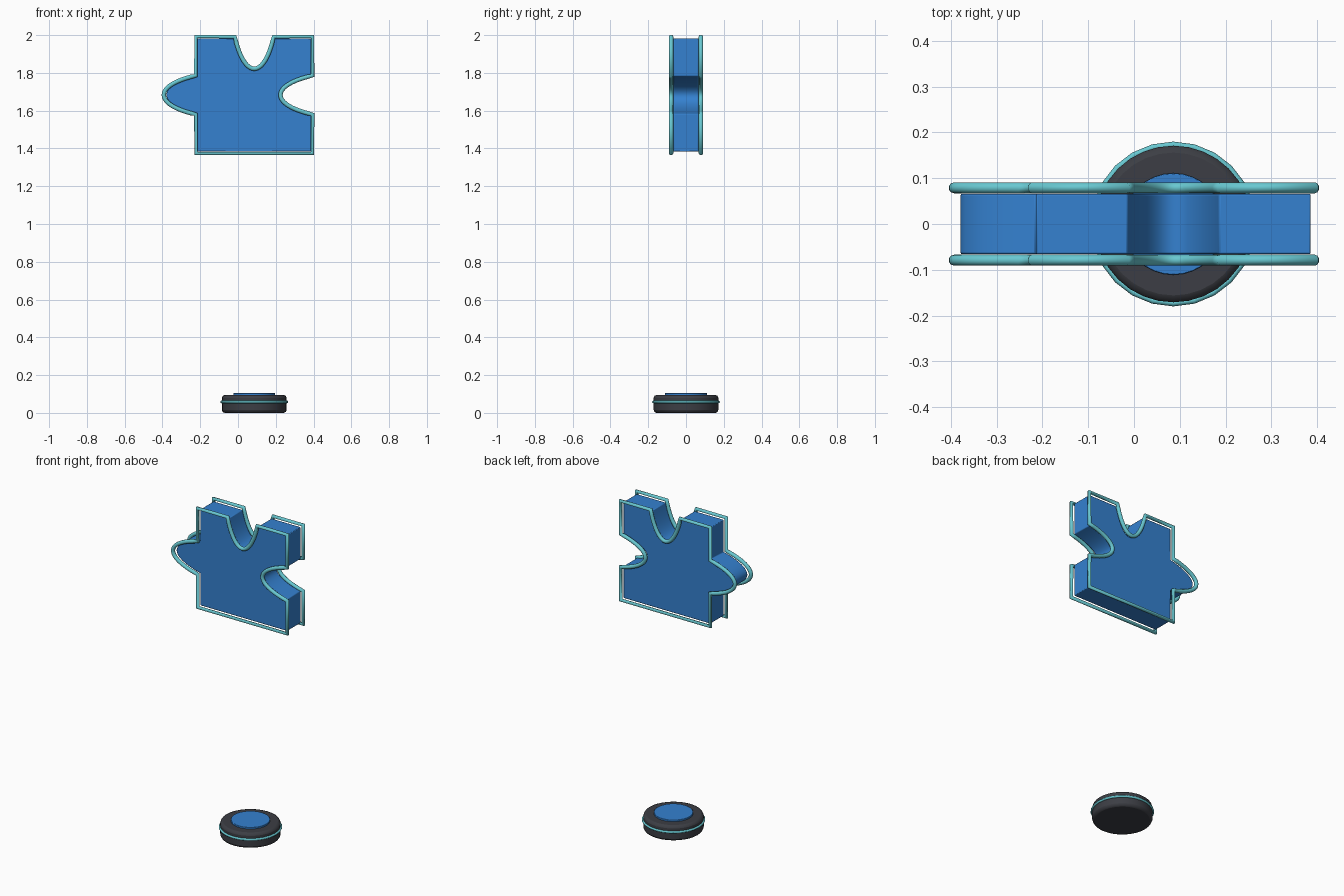
import bpy, bmesh, math
from mathutils import Vector

if "Cube" in bpy.data.objects:
    bpy.data.objects.remove(bpy.data.objects["Cube"])

CX, CZ = 0.086, 1.683          # centre of the jigsaw square


def material(name, rgb):
    m = bpy.data.materials.new(name)
    m.diffuse_color = (*rgb, 1)
    m.use_nodes = True
    m.node_tree.nodes["Principled BSDF"].inputs["Base Color"].default_value = m.diffuse_color
    return m


blue = material("bright blue", (0.035, 0.22, 0.63))
teal = material("pale teal", (0.14, 0.58, 0.64))
dark = material("dark grey", (0.045, 0.048, 0.058))


def smooth(ob, angle=35):
    bpy.ops.object.select_all(action='DESELECT')
    ob.select_set(True)
    bpy.context.view_layer.objects.active = ob
    bpy.ops.object.shade_smooth_by_angle(angle=math.radians(angle))


def mesh_object(name, bm, mat):
    bmesh.ops.recalc_face_normals(bm, faces=bm.faces)
    me = bpy.data.meshes.new(name)
    bm.to_mesh(me)
    bm.free()
    ob = bpy.data.objects.new(name, me)
    bpy.context.collection.objects.link(ob)
    me.materials.append(mat)
    return ob


def outline(scale):
    """Square jigsaw outline: left tab, top notch, right notch, plain bottom."""
    h, pts = 0.3, []
    for side, knob in enumerate((0, -1, -1, 1)):   # bottom, right, top, left
        line = [(-h, h)]
        if knob:
            for i in range(25):
                t = i / 24
                a = (-0.1*(1-t)**3 - 0.15*t*(1-t)**2 + 0.15*t*t*(1-t) + 0.1*t**3)
                line.append((a, h + knob * 0.66 * t * (1-t)))
        # local (along, outward) turned to each side, counter-clockwise
        ang = side * math.pi / 2
        for a, o in line:
            x, z = a, -o
            pts.append((CX + scale * (x*math.cos(ang) - z*math.sin(ang)),
                        CZ + scale * (x*math.sin(ang) + z*math.cos(ang))))
    return pts


# Jigsaw body
bm = bmesh.new()
front = bm.faces.new([bm.verts.new((x, -0.066, z)) for x, z in outline(1)])
ext = bmesh.ops.extrude_face_region(bm, geom=[front], use_keep_orig=True)
bmesh.ops.translate(bm, vec=Vector((0, 0.132, 0)),
                    verts=[v for v in ext['geom'] if isinstance(v, bmesh.types.BMVert)])
body = mesh_object("jigsaw_body", bm, blue)
bev = body.modifiers.new("edge", 'BEVEL')
bev.width, bev.segments, bev.limit_method = 0.004, 2, 'ANGLE'
bev.angle_limit = math.radians(40)
smooth(body)

# Outline tubes in front of and behind the body
for name, y in (("front_trim", -0.079), ("back_trim", 0.079)):
    cu = bpy.data.curves.new(name, 'CURVE')
    cu.dimensions = '3D'
    cu.bevel_depth, cu.bevel_resolution = 0.012, 3
    pts = outline(1.03)
    sp = cu.splines.new('POLY')
    sp.points.add(len(pts) - 1)
    for p, (x, z) in zip(sp.points, pts):
        p.co = (x, y, z, 1)
    sp.use_cyclic_u = True
    sp.use_smooth = True
    cu.materials.append(teal)
    bpy.context.collection.objects.link(bpy.data.objects.new(name, cu))


def disc(name, r, z0, z1, mat, bevel):
    bm = bmesh.new()
    bmesh.ops.create_cone(bm, cap_ends=True, segments=32, radius1=r, radius2=r, depth=z1 - z0)
    bmesh.ops.translate(bm, vec=Vector((CX, 0, (z0 + z1) / 2)), verts=bm.verts)
    ob = mesh_object(name, bm, mat)
    b = ob.modifiers.new("edge", 'BEVEL')
    b.width, b.segments, b.limit_method = bevel, 2, 'ANGLE'
    smooth(ob)


# Floor pad: dark puck, blue lens and teal ring
disc("pad_base", 0.171, 0.0, 0.095, dark, 0.015)
disc("pad_lens", 0.111, 0.085, 0.105, blue, 0.002)
bpy.ops.mesh.primitive_torus_add(location=(CX, 0, 0.058), major_radius=0.173,
                                 minor_radius=0.007, major_segments=24, minor_segments=8)
ring = bpy.context.object
ring.name = "pad_ring"
ring.data.materials.append(teal)
smooth(ring, 60)
